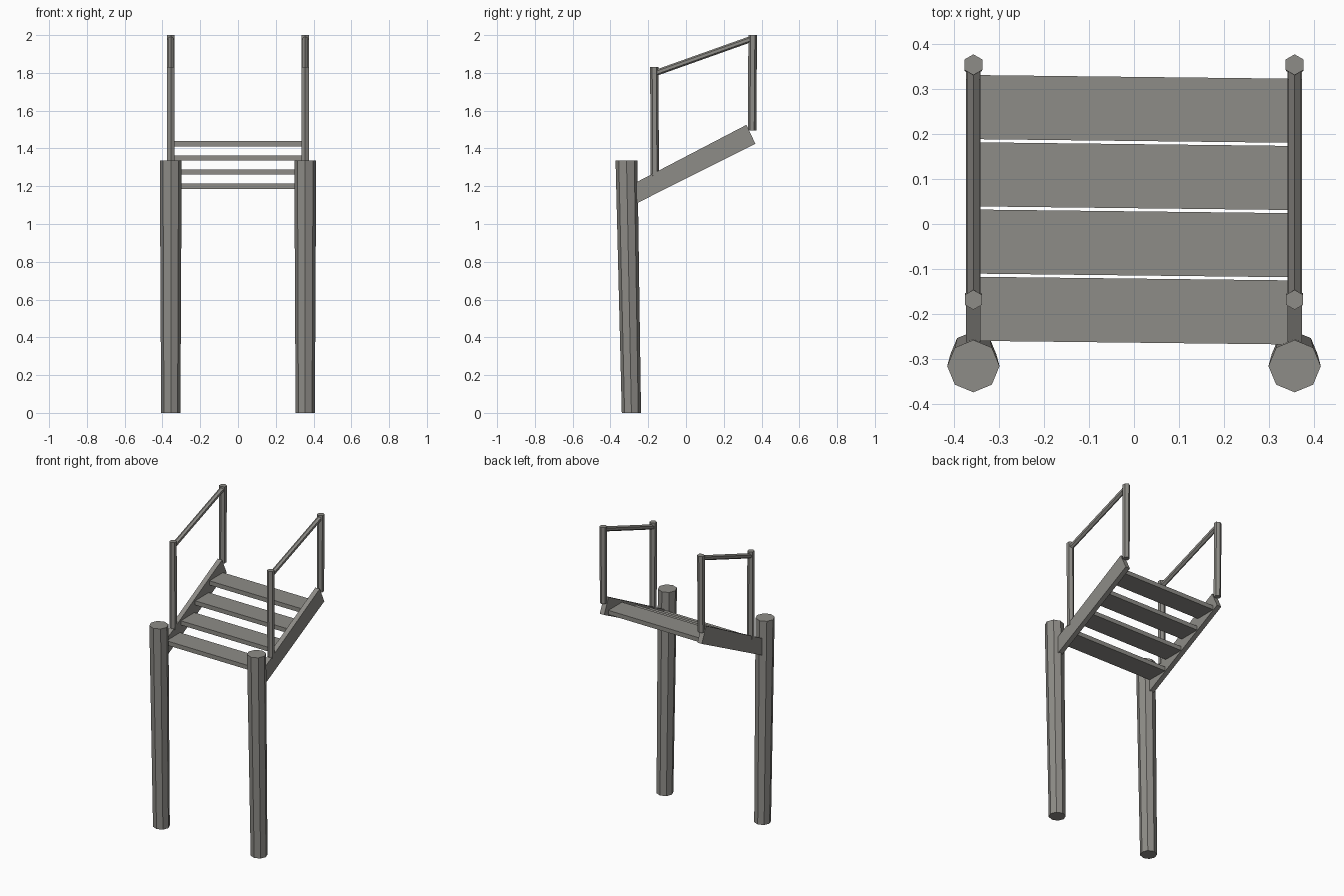
import bpy, bmesh, math
from mathutils import Vector, Matrix

if "Cube" in bpy.data.objects:
    bpy.data.objects.remove(bpy.data.objects["Cube"])

wood = bpy.data.materials.new("weathered grey")
wood.diffuse_color = (0.27, 0.262, 0.242, 1)
wood.use_nodes = True
wood.node_tree.nodes["Principled BSDF"].inputs["Base Color"].default_value = wood.diffuse_color


def finish(name, bm):
    bmesh.ops.recalc_face_normals(bm, faces=bm.faces[:])
    me = bpy.data.meshes.new(name)
    bm.to_mesh(me)
    bm.free()
    me.materials.append(wood)
    ob = bpy.data.objects.new(name, me)
    bpy.context.collection.objects.link(ob)
    return ob


def pole(name, a, b, ra, rb, n, start=0.0, level=True):
    """Tapered n-sided pole from a to b; level ends stay horizontal."""
    a, b = Vector(a), Vector(b)
    rot = Matrix.Identity(3) if level else (b - a).to_track_quat('Z', 'X').to_matrix()
    bm = bmesh.new()
    rings = []
    for c, r in ((a, ra), (b, rb)):
        ring = []
        for i in range(n):
            t = start + 2 * math.pi * i / n
            ring.append(bm.verts.new(c + rot @ Vector((r * math.cos(t), r * math.sin(t), 0))))
        rings.append(ring)
    lo, hi = rings
    for i in range(n):
        j = (i + 1) % n
        bm.faces.new((lo[i], lo[j], hi[j], hi[i]))
    bm.faces.new(lo)
    bm.faces.new(hi)
    return finish(name, bm)


def slab(name, profile, axis, lo, hi):
    """Extrude a 2D outline along x (outline y,z) or z (outline x,y)."""
    bm = bmesh.new()
    place = (lambda p, d: (d, p[0], p[1])) if axis == 'x' else (lambda p, d: (p[0], p[1], d))
    f = bm.faces.new([bm.verts.new(place(p, lo)) for p in profile])
    ext = bmesh.ops.extrude_face_region(bm, geom=[f])
    move = Vector(place((0, 0), hi - lo))
    bmesh.ops.translate(bm, vec=move, verts=[v for v in ext["geom"] if isinstance(v, bmesh.types.BMVert)])
    return finish(name, bm)


X = 0.356
for s, side in ((-1, "left"), (1, "right")):
    x = s * X
    # Big octagonal leaning support post
    pole(side + "_support_post", (x, -0.289, 0), (x, -0.315, 1.335), 0.051, 0.058, 8)
    # Sloping stringer
    slab(side + "_stringer", [(-0.28, 1.10), (0.367, 1.425), (0.32, 1.525), (-0.28, 1.212)],
         'x', x - 0.016, x + 0.016)
    # Hexagonal handrail posts and the rail between them
    pole(side + "_front_rail_post", (x, -0.165, 1.255), (x, -0.168, 1.83), 0.022, 0.022, 6, math.pi / 6)
    pole(side + "_back_rail_post", (x, 0.35, 1.495), (x, 0.353, 2.0), 0.022, 0.023, 6, math.pi / 6)
    pole(side + "_handrail", (x, -0.168, 1.797), (x, 0.352, 1.982), 0.016, 0.016, 6, 0, False)

# Four treads, each very slightly skewed
for i in range(4):
    y0 = -0.263 + i * 0.149
    y1 = y0 + 0.142
    z = 1.186 + i * 0.0748
    k = 0.004
    slab("tread_%d" % (i + 1), [(-0.348, y0 + k), (0.348, y0 - k), (0.348, y1 - k), (-0.348, y1 + k)],
         'z', z, z + 0.028)
